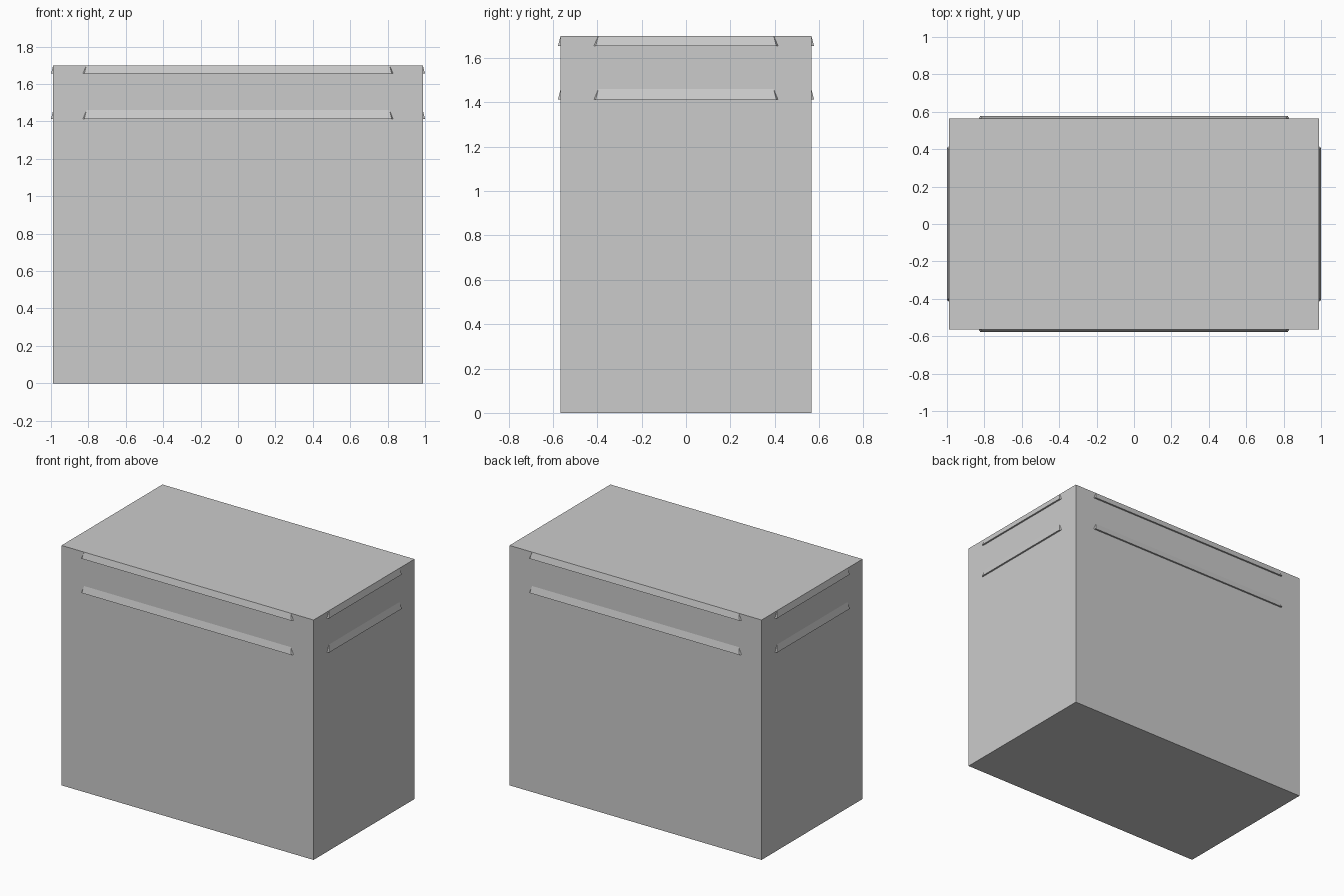
import bpy, bmesh
from math import pi
from mathutils import Matrix

if "Cube" in bpy.data.objects:
    bpy.data.objects.remove(bpy.data.objects["Cube"])

HX, HY, H = 0.988, 0.565, 1.70   # body half width, half depth, height
OUT, TALL = 0.012, 0.048         # handle lip projection and height


def make_object(name, bm):
    bmesh.ops.recalc_face_normals(bm, faces=bm.faces)
    me = bpy.data.meshes.new(name)
    bm.to_mesh(me)
    bm.free()
    ob = bpy.data.objects.new(name, me)
    bpy.context.collection.objects.link(ob)
    return ob


def lip(name, half, wall, z, angle):
    """Thin wedge on a wall: sloping front, flat underside, flared ends."""
    bm = bmesh.new()
    ends = []
    for s in (-1, 1):
        ends.append([bm.verts.new(p) for p in (
            (s * half, -wall, z),
            (s * (half - 0.008), -wall - OUT, z),
            (s * (half - 0.02), -wall, z + TALL))])
    a, b = ends
    bm.faces.new(a)
    bm.faces.new(b)
    for i in range(3):
        j = (i + 1) % 3
        bm.faces.new((a[i], a[j], b[j], b[i]))
    bm.transform(Matrix.Rotation(angle, 4, 'Z'))
    return make_object(name, bm)


# Main body
bm = bmesh.new()
bmesh.ops.create_cube(bm, size=1, matrix=Matrix.Translation((0, 0, H / 2))
                      @ Matrix.Diagonal((2 * HX, 2 * HY, H, 1)))
make_object("body", bm)

# Two rows of lips on all four walls
walls = [("front", 0.83, HY, 0), ("right", 0.415, HX, pi / 2),
         ("back", 0.83, HY, pi), ("left", 0.415, HX, -pi / 2)]
for row, z in (("lower", 1.412), ("upper", H - TALL + 0.003)):
    for side, half, wall, angle in walls:
        ob = lip(f"{side}_{row}_lip", half, wall, z, angle)
        # keep the upper row flush with the top of the body
        for v in ob.data.vertices:
            v.co.z = min(v.co.z, H)
